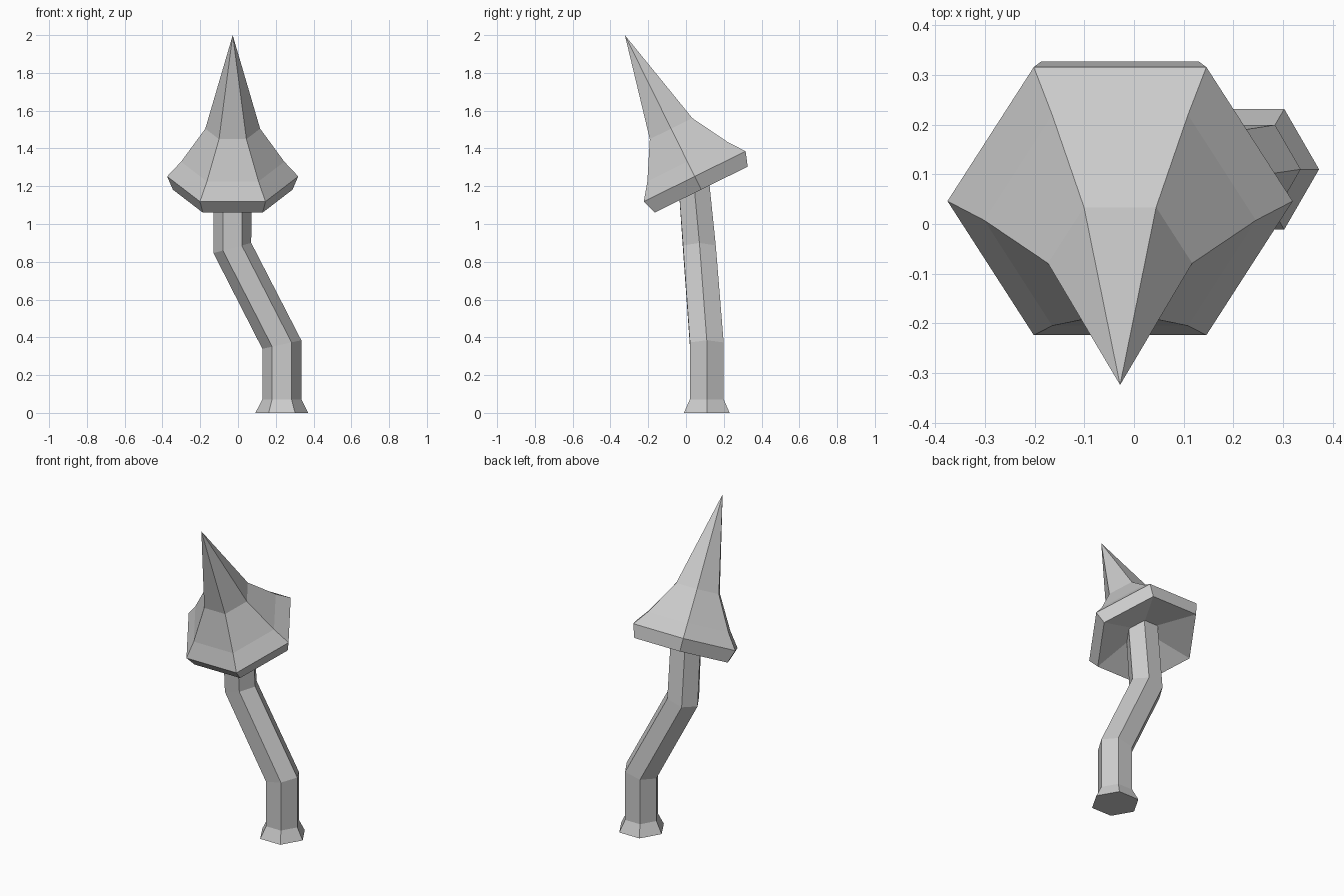
import bpy
import bmesh
from math import cos, sin, pi, radians
from mathutils import Matrix, Vector

SIDES = 6
CAP_TILT = radians(26.3)

cube = bpy.data.objects.get("Cube")
if cube:
    bpy.data.objects.remove(cube, do_unlink=True)

grey = bpy.data.materials.new("pale grey")
grey.use_nodes = True
colour = (0.6, 0.6, 0.6, 1)
grey.diffuse_color = colour
grey.node_tree.nodes["Principled BSDF"].inputs["Base Color"].default_value = colour


def ring(bm, radius, place):
    """Hexagon of the given radius, or a single point when the radius is zero."""
    if radius == 0:
        return [bm.verts.new(place @ Vector())]
    angles = [2 * pi * i / SIDES for i in range(SIDES)]
    return [bm.verts.new(place @ Vector((radius * cos(a), radius * sin(a), 0))) for a in angles]


def loft(name, sections):
    """Skin a list of (radius, placement) sections into a closed flat-faced solid."""
    bm = bmesh.new()
    rings = [ring(bm, radius, place) for radius, place in sections]
    for low, high in zip(rings, rings[1:]):
        for i in range(SIDES):
            j = (i + 1) % SIDES
            corners = [low[i % len(low)], low[j % len(low)], high[j % len(high)], high[i % len(high)]]
            bm.faces.new(list(dict.fromkeys(corners)))
    for end in (rings[0], rings[-1]):
        if len(end) > 1:
            bm.faces.new(end)
    bmesh.ops.recalc_face_normals(bm, faces=bm.faces)
    mesh = bpy.data.meshes.new(name)
    bm.to_mesh(mesh)
    bm.free()
    mesh.materials.append(grey)
    obj = bpy.data.objects.new(name, mesh)
    bpy.context.collection.objects.link(obj)
    return obj


def at(x, y, z, slope=0):
    """Stem section placement, sheared so its height rises with x."""
    shear = Matrix.Identity(4)
    shear[2][0] = slope
    return Matrix.Translation((x, y, z)) @ shear


# Cap: hollow underside, rim band, concave slope and pointed tip
cap_frame = Matrix.Translation((-0.028, 0.046, 1.252)) @ Matrix.Rotation(CAP_TILT, 4, 'X')
cap_profile = [(0, 0.022), (0.317, -0.078), (0.347, 0), (0.273, 0.087), (0.145, 0.282), (0, 0.834)]
loft("mushroom_cap", [(r, cap_frame @ Matrix.Translation((0, 0, h))) for r, h in cap_profile])

# Stem: flared foot, crooked middle, top buried in the cap
loft("mushroom_stem", [
    (0.14, at(0.232, 0.11, 0)),
    (0.103, at(0.232, 0.11, 0.072)),
    (0.103, at(0.232, 0.11, 0.362, 0.22)),
    (0.1, at(-0.03, 0.071, 0.873, 0.27)),
    (0.1, cap_frame @ Matrix.Translation((0, 0, 0.022))),
])
